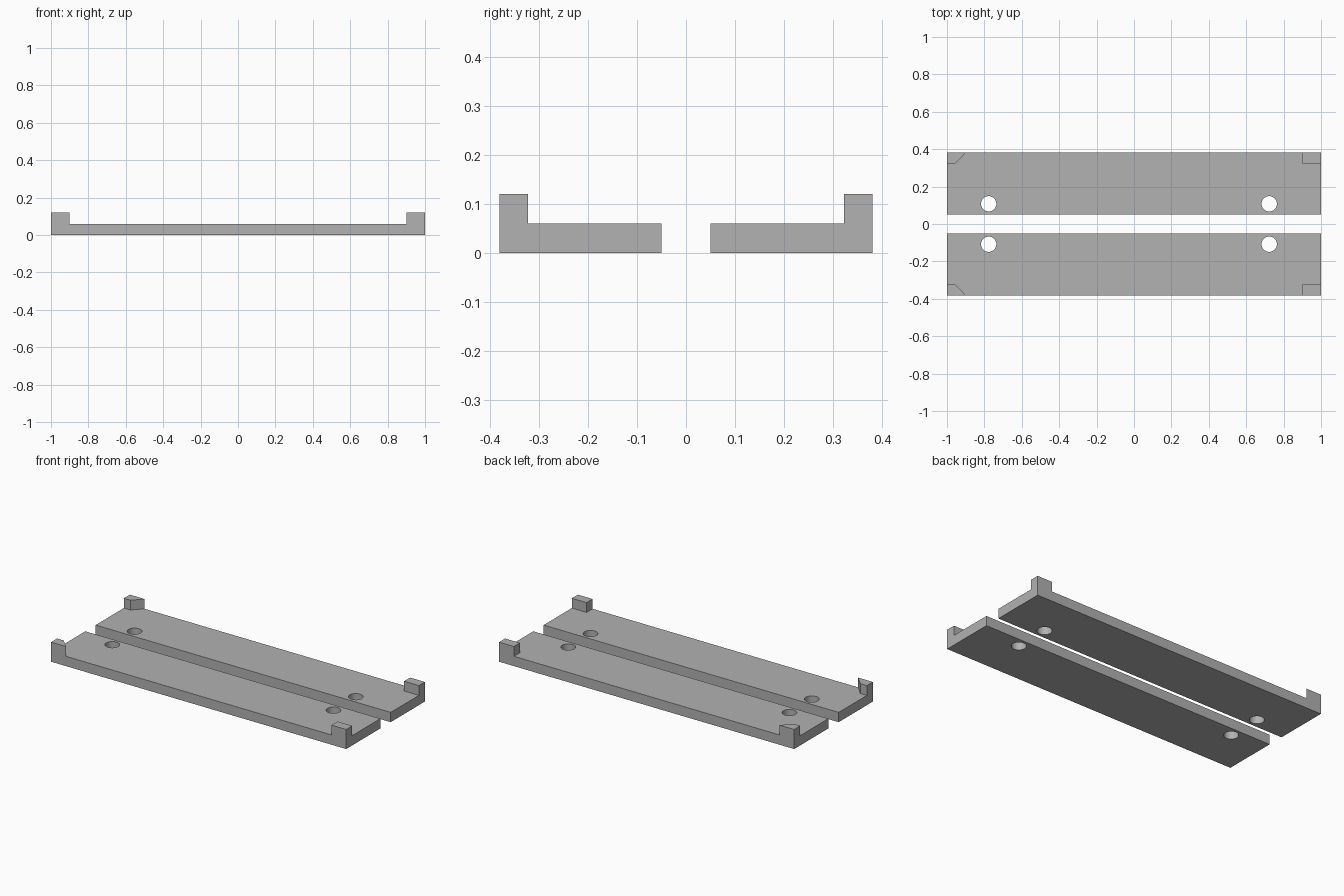
import bpy, bmesh, math

default_cube = bpy.data.objects.get("Cube")
if default_cube:
    bpy.data.objects.remove(default_cube, do_unlink=True)

GREY = 0.445
PLATE_TOP, POST_TOP = 0.06, 0.12
INNER, POST_INNER, OUTER = 0.05, 0.323, 0.381
HOLE_Y, HOLE_RADIUS = 0.108, 0.041

grey = bpy.data.materials.new("grey")
grey.use_nodes = True
grey.diffuse_color = (GREY, GREY, GREY, 1)
grey.node_tree.nodes["Principled BSDF"].inputs["Base Color"].default_value = (GREY, GREY, GREY, 1)


def prism(name, outline, bottom, top):
    """Extrude a flat outline upward into a closed solid."""
    bm = bmesh.new()
    face = bm.faces.new([bm.verts.new((x, y, bottom)) for x, y in outline])
    new = bmesh.ops.extrude_face_region(bm, geom=[face])["geom"]
    verts = [v for v in new if isinstance(v, bmesh.types.BMVert)]
    bmesh.ops.translate(bm, verts=verts, vec=(0, 0, top - bottom))
    bmesh.ops.recalc_face_normals(bm, faces=bm.faces)
    mesh = bpy.data.meshes.new(name)
    bm.to_mesh(mesh)
    bm.free()
    mesh.materials.append(grey)
    obj = bpy.data.objects.new(name, mesh)
    bpy.context.collection.objects.link(obj)
    return obj


def combine(target, tool, operation):
    """Apply a boolean and discard the tool."""
    bpy.context.view_layer.objects.active = target
    mod = target.modifiers.new(operation.lower(), "BOOLEAN")
    mod.operation, mod.solver, mod.object = operation, "EXACT", tool
    bpy.ops.object.modifier_apply(modifier=mod.name)
    bpy.data.objects.remove(tool, do_unlink=True)


def circle(cx, cy, radius, sides=48):
    angles = [math.tau * i / sides for i in range(sides)]
    return [(cx + radius * math.cos(a), cy + radius * math.sin(a)) for a in angles]


for side, sign in (("front", -1), ("back", 1)):
    def outline(points):
        return [(x, sign * y) for x, y in points]

    # Long flat plate
    plate = prism(side + "_plate", outline(
        [(-1, INNER), (1, INNER), (1, OUTER), (-1, OUTER)]), 0, PLATE_TOP)

    # Square corner post at one end, slanted post at the other
    square = [(0.9, POST_INNER), (1, POST_INNER), (1, OUTER), (0.9, OUTER)]
    slanted = [(-1, POST_INNER), (-0.955, POST_INNER), (-0.9, OUTER), (-1, OUTER)]
    for points in (square, slanted):
        combine(plate, prism("post", outline(points), 0, POST_TOP), "UNION")

    # Screw holes right through the plate
    for x in (-0.777, 0.723):
        cutter = prism("hole_cutter", circle(x, sign * HOLE_Y, HOLE_RADIUS), -0.1, 0.2)
        combine(plate, cutter, "DIFFERENCE")

    # Merge flat neighbours, then smooth only the hole walls
    bm = bmesh.new()
    bm.from_mesh(plate.data)
    bmesh.ops.remove_doubles(bm, verts=bm.verts, dist=0.0001)
    bmesh.ops.dissolve_limit(bm, angle_limit=math.radians(1), verts=bm.verts, edges=bm.edges)
    bm.to_mesh(plate.data)
    bm.free()
    bpy.ops.object.select_all(action="DESELECT")
    plate.select_set(True)
    bpy.context.view_layer.objects.active = plate
    bpy.ops.object.shade_smooth_by_angle(angle=math.radians(30))
